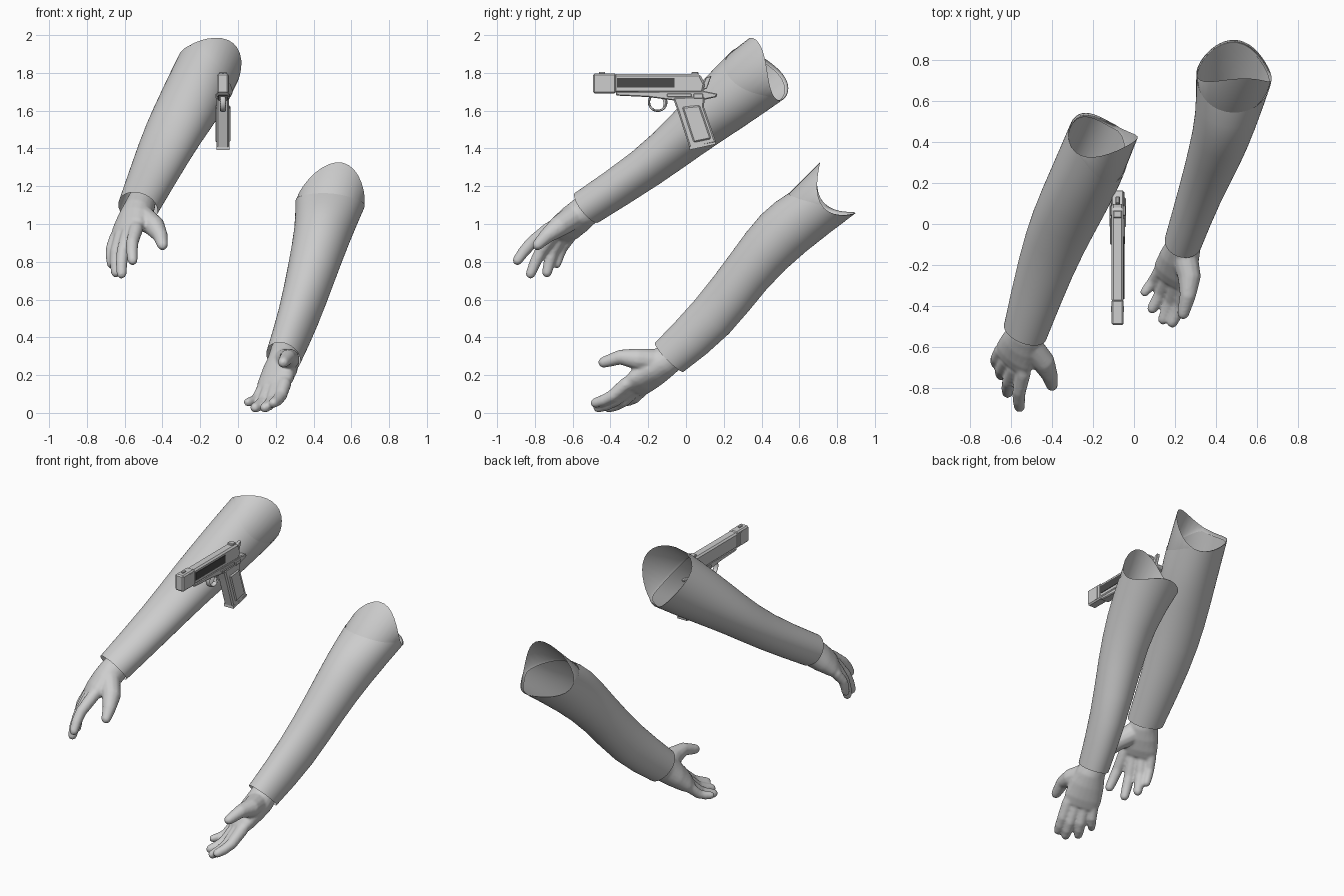
import bpy, bmesh, math
from mathutils import Vector as V

cube = bpy.data.objects.get("Cube")
if cube:
    bpy.data.objects.remove(cube)


def material(name, value):
    m = bpy.data.materials.new(name)
    m.use_nodes = True
    col = (value, value, value, 1)
    m.diffuse_color = col
    m.node_tree.nodes["Principled BSDF"].inputs["Base Color"].default_value = col
    return m


GREY = material("plain_grey", 0.61)
DARK = material("dark_panel", 0.065)
SEG = 32


def finish(bm, name, mat=GREY):
    bmesh.ops.recalc_face_normals(bm, faces=bm.faces)
    me = bpy.data.meshes.new(name)
    bm.to_mesh(me)
    bm.free()
    me.materials.append(mat)
    ob = bpy.data.objects.new(name, me)
    bpy.context.collection.objects.link(ob)
    return ob


def smooth(ob):
    ob.data.polygons.foreach_set("use_smooth", [True] * len(ob.data.polygons))


def loft(bm, rings, cap=False):
    """Bridge rings of equal point count into a tube."""
    loops = [[bm.verts.new(p) for p in r] for r in rings]
    n = len(loops[0])
    for a, b in zip(loops, loops[1:]):
        for i in range(n):
            j = (i + 1) % n
            bm.faces.new((a[i], a[j], b[j], b[i]))
    if cap:
        bm.faces.new(loops[0][::-1])
        bm.faces.new(loops[-1])


def ring(c, u, v, ru, rv, n=SEG, rise=None):
    """Ellipse round c; rise(angle) gives an offset vector."""
    pts = []
    for i in range(n):
        a = math.tau * i / n
        p = V(c) + u * ru * math.cos(a) + v * rv * math.sin(a)
        pts.append(p + rise(a) if rise else p)
    return pts


def sleeve(side, stations, peak, mean, saddle, lean, tilt, depth):
    """Arm tube with a saddle-shaped open end and a lining flap above the lip."""
    axis = (V(stations[-1][0]) - V(stations[0][0])).normalized()
    u = axis.cross(V((0, 0, 1))).normalized()
    v = u.cross(axis)

    def flap(a):
        return axis * (mean + saddle * math.cos(2 * (a - peak))
                       + lean * math.cos(a - peak) + tilt * math.cos(a))

    def lip(a):
        return flap(a) - axis * depth * max(0, math.cos(a - peak)) ** 1.4

    rings = [ring(c, u, v, p, q) for c, p, q in stations[:-1]]
    c, p, q = stations[-1]
    rings.append(ring(c, u, v, p, q, rise=lip))
    # the lining hugs the lip from inside, then carries on to the flap edge
    liner = [ring(c, u, v, p * 0.95, q * 0.95, rise=lambda a: lip(a) - axis * 0.02),
             ring(c, u, v, p * 0.98, q * 0.98, rise=lip),
             ring(c, u, v, p * 0.98, q * 0.98, rise=flap)]
    for name, rr, level in (("sleeve", rings, 1), ("sleeve_lining", liner, 0)):
        bm = bmesh.new()
        loft(bm, rr)
        ob = finish(bm, side + "_" + name)
        smooth(ob)
        if level:
            sub = ob.modifiers.new("round", "SUBSURF")
            sub.levels = sub.render_levels = level


def limb(bm, path, radii):
    """Closed round tube along a path, with a domed tip."""
    path = [V(p) for p in path]
    rings = []
    for i, p in enumerate(path):
        d = (path[min(i + 1, len(path) - 1)] - path[max(i - 1, 0)]).normalized()
        u = d.cross(V((1, 0.3, 0.2))).normalized()
        rings.append(ring(p, u, d.cross(u), radii[i], radii[i], 12))
    end = (path[-1] - path[-2]).normalized()
    for k in (30, 60, 80):
        t, r = math.radians(k), radii[-1]
        rings.append(ring(path[-1] + end * r * math.sin(t), u, d.cross(u),
                          r * math.cos(t), r * math.cos(t), 12))
    loft(bm, rings, True)


def hand(side, wrist, inner, index, pinky, tips, thumb, back_sign):
    wrist, inner, index, pinky = map(V, (wrist, inner, index, pinky))
    mid = (index + pinky) / 2
    w = (index - pinky).normalized()
    d = (mid - wrist).normalized()
    back = w.cross(d).normalized() * back_sign
    w = d.cross(back).normalized() * back_sign
    bm = bmesh.new()
    # palm, from inside the cuff to the knuckles
    loft(bm, [ring(inner, w, back, 0.075, 0.075, 20),
              ring(wrist, w, back, 0.087, 0.083, 20),
              ring(wrist.lerp(mid, 0.35), w, back, 0.102, 0.076, 20),
              ring(wrist.lerp(mid, 0.75), w, back, 0.111, 0.06, 20),
              ring(mid, w, back, 0.106, 0.043, 20),
              ring(mid + d * 0.025, w, back, 0.086, 0.022, 20)], True)
    # fingers, index to little
    for i, tip in enumerate(tips):
        k = index.lerp(pinky, i / 3)
        k += d * (0.018 if i in (1, 2) else 0)
        tip = V(tip)
        tip -= (tip - k).normalized() * 0.026
        size = 0.87 if i == 3 else 1
        path = [k.lerp(wrist, 0.3), k, k.lerp(tip, 0.5) + back * 0.018,
                k.lerp(tip, 0.78) + back * 0.012, tip]
        limb(bm, path, [r * size for r in (0.038, 0.037, 0.033, 0.031, 0.027)])
    limb(bm, thumb, (0.065, 0.057, 0.04, 0.03))
    ob = finish(bm, side + "_hand")
    fuse = ob.modifiers.new("fuse", "REMESH")
    fuse.mode = "VOXEL"
    fuse.voxel_size = 0.008
    fuse.use_smooth_shade = True
    soft = ob.modifiers.new("soften", "SMOOTH")
    soft.factor, soft.iterations = 0.5, 6


# right arm
sleeve("right", [((-.53, -.525, 1.087), .11, .1), ((-.427, -.19, 1.305), .14, .109),
                 ((-.345, .01, 1.478), .16, .13), ((-.245, .21, 1.65), .17, .168),
                 ((-.168, .395, 1.80), .167, .187)], math.radians(25), .05, .04, .04, 0, .24)
hand("right", (-.53, -.54, 1.065), (-.505, -.45, 1.13), (-.54, -.73, .97), (-.65, -.615, .93),
     [(-.56, -.91, .79), (-.62, -.835, .715), (-.65, -.745, .72), (-.675, -.695, .765)],
     [(-.505, -.60, 1.035), (-.44, -.675, .985), (-.41, -.74, .935), (-.4, -.785, .89)], -1)

# left arm
sleeve("left", [((.24, -.088, .295), .092, .109), ((.32, .145, .50), .106, .133),
                ((.395, .335, .76), .132, .13), ((.45, .51, .96), .15, .158),
                ((.503, .77, 1.16), .184, .163)], math.radians(73), -.012, .06, .025, .03, .24)
hand("left", (.24, -.115, .27), (.25, -.03, .335), (.245, -.32, .15), (.125, -.23, .12),
     [(.18, -.50, .04), (.135, -.485, .015), (.08, -.43, .015), (.04, -.35, .045)],
     [(.25, -.17, .275), (.27, -.26, .285), (.262, -.35, .295), (.24, -.435, .268)], 1)

# pistol
GX = -0.08


def plate(name, outline, half, x=GX, bevel=0.005, mat=GREY):
    """Extrude a (y, z) outline sideways."""
    bm = bmesh.new()
    sides = [[bm.verts.new((x + s * half, y, z)) for y, z in outline] for s in (-1, 1)]
    n = len(outline)
    for i in range(n):
        j = (i + 1) % n
        bm.faces.new((sides[0][i], sides[0][j], sides[1][j], sides[1][i]))
    bm.faces.new(sides[0][::-1])
    bm.faces.new(sides[1])
    ob = finish(bm, name, mat)
    if bevel:
        b = ob.modifiers.new("edge", "BEVEL")
        b.width, b.segments = bevel, 1


def box(name, y0, y1, z0, z1, half, **kw):
    plate(name, [(y0, z0), (y1, z0), (y1, z1), (y0, z1)], half, **kw)


plate("slide", [(-.38, 1.695), (.09, 1.695), (.1, 1.74), (.075, 1.793), (-.38, 1.793)],
      .03, bevel=.01)
box("muzzle_block", -.492, -.37, 1.692, 1.797, .03, bevel=.008)
box("muzzle_step", -.43, -.40, 1.70, 1.785, .032, bevel=0)
box("front_sight", -.46, -.43, 1.79, 1.804, .006, bevel=0)
box("rear_sight", .03, .065, 1.79, 1.805, .02, bevel=.003)
plate("frame", [(-.37, 1.68), (-.2, 1.672), (-.07, 1.655), (.06, 1.65), (.16, 1.672),
                (.165, 1.69), (.09, 1.705), (-.37, 1.7)], .029)
plate("grip", [(-.07, 1.67), (-.045, 1.6), (.02, 1.40), (.16, 1.43), (.095, 1.62), (.10, 1.68)],
      .033, bevel=.008)
plate("grip_panels", [(-.022, 1.62), (.04, 1.43), (.135, 1.45), (.073, 1.63)], .04, bevel=.008)
plate("magazine_base", [(.018, 1.392), (.155, 1.422), (.157, 1.435), (.018, 1.41)], .034, bevel=0)
plate("hammer", [(.08, 1.71), (.11, 1.715), (.135, 1.785), (.105, 1.775)], .011, bevel=.003)
plate("trigger", [(-.125, 1.665), (-.105, 1.665), (-.105, 1.63), (-.125, 1.61), (-.118, 1.635)],
      .01, bevel=0)
box("slide_stop", -.1, .03, 1.672, 1.69, .036, bevel=.003)
box("safety_lever", .04, .09, 1.665, 1.69, .038, bevel=.003)

# dark panel on the left of the slide
box("slide_panel", -.365, -.06, 1.722, 1.772, .002, x=GX + .031, bevel=0, mat=DARK)

# trigger guard loop
bm = bmesh.new()
guard = []
for i in range(25):
    a = math.tau * i / 24
    radial = V((0, math.cos(a), math.sin(a)))
    guard.append(ring(V((GX, -.15, 1.645)) + radial * .046, radial, V((1, 0, 0)), .006, .016, 8))
loft(bm, guard)
bmesh.ops.remove_doubles(bm, verts=bm.verts, dist=1e-5)
smooth(finish(bm, "trigger_guard"))
